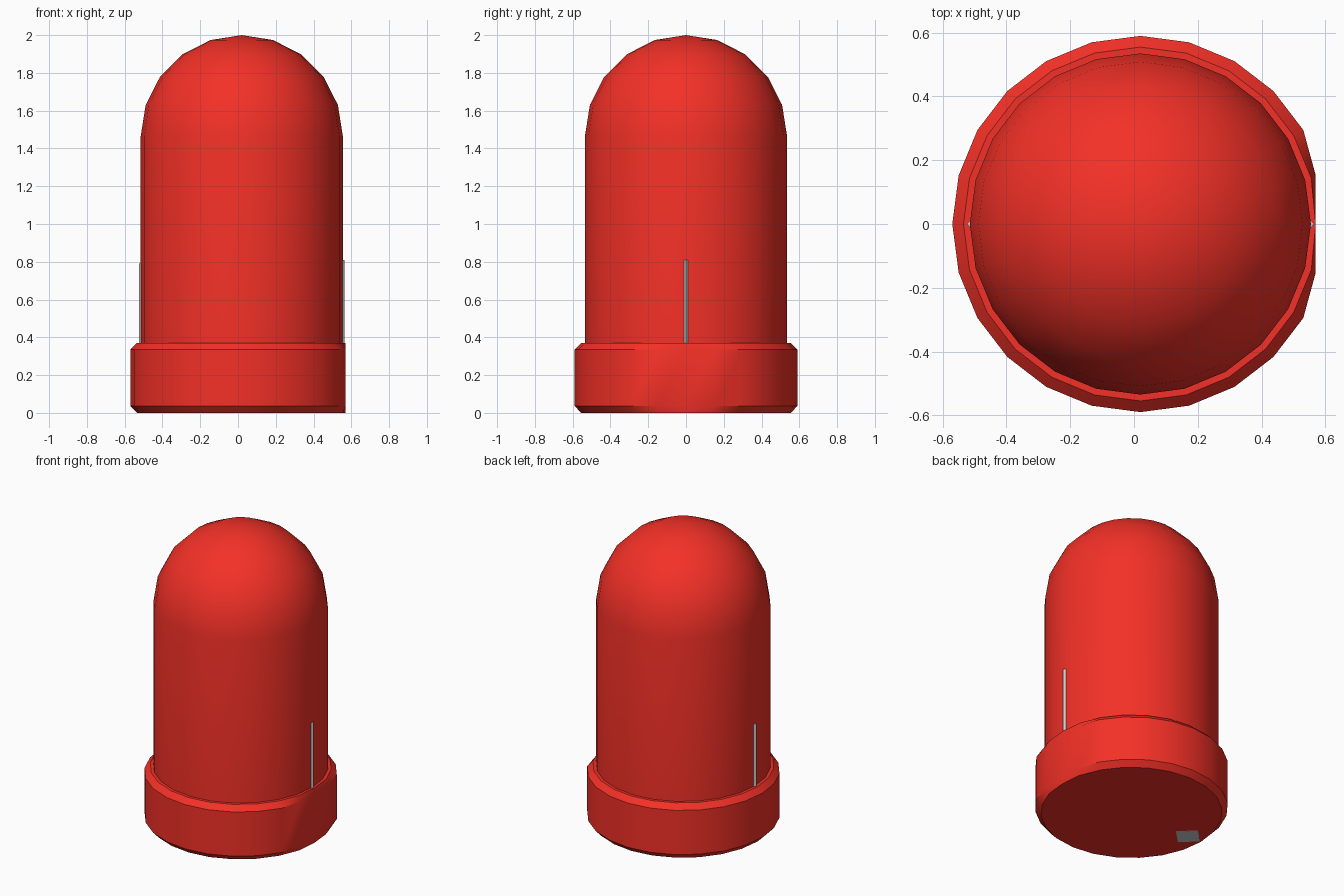
import bpy, bmesh, math

if "Cube" in bpy.data.objects:
    bpy.data.objects.remove(bpy.data.objects["Cube"])

CX = 0.02      # round axis sits slightly off centre because of the flat side
FLAT_X = 0.57  # the rim is flattened at this x
SIDES = 24


def material(name, color):
    m = bpy.data.materials.new(name)
    m.diffuse_color = color
    m.use_nodes = True
    m.node_tree.nodes["Principled BSDF"].inputs["Base Color"].default_value = m.diffuse_color
    return m


def lathe(name, profile, cx, sides, mat=None, flat_x=None):
    """Spin (radius, z) points about a vertical axis; zero radius makes a pole."""
    bm = bmesh.new()
    rings = []
    for r, z in profile:
        if r < 1e-6:
            rings.append([bm.verts.new((cx, 0, z))])
            continue
        ring = []
        for i in range(sides):
            a = 2 * math.pi * i / sides
            x = cx + r * math.cos(a)
            if flat_x is not None:
                x = min(x, flat_x)
            ring.append(bm.verts.new((x, r * math.sin(a), z)))
        rings.append(ring)
    for lo, hi in zip(rings, rings[1:]):
        for i in range(sides):
            j = (i + 1) % sides
            if len(hi) == 1:
                bm.faces.new((lo[i], lo[j], hi[0]))
            else:
                bm.faces.new((lo[i], lo[j], hi[j], hi[i]))
    bm.faces.new(rings[0][::-1])
    if len(rings[-1]) > 1:
        bm.faces.new(rings[-1])
    bmesh.ops.recalc_face_normals(bm, faces=bm.faces)
    me = bpy.data.meshes.new(name)
    bm.to_mesh(me)
    bm.free()
    ob = bpy.data.objects.new(name, me)
    bpy.context.collection.objects.link(ob)
    if mat:
        me.materials.append(mat)
    bpy.ops.object.select_all(action='DESELECT')
    ob.select_set(True)
    bpy.context.view_layer.objects.active = ob
    bpy.ops.object.shade_smooth_by_angle(angle=math.radians(30))
    return ob


red = material("red_plastic", (0.9, 0.03, 0.02, 1))

# Bevelled base rim with one flat side
lathe("base_rim", [(0.555, 0), (0.59, 0.037), (0.59, 0.335), (0.555, 0.37)],
      CX, SIDES, red, FLAT_X)

# Cylindrical lens with a domed top
R, DOME_Z = 0.535, 1.465
dome = [(R * math.cos(math.radians(a)), DOME_Z + R * math.sin(math.radians(a)))
        for a in range(0, 91, 18)]
lathe("lens", [(R, 0.3)] + dome, CX, SIDES, red)

# Square metal leads, whose corners just break through the lens wall
lathe("lead_left", [(0.095, -0.0005), (0.095, 0.79)], -0.43, 4)
lathe("lead_right", [(0.095, 0.0005), (0.095, 0.81)], 0.47, 4)
